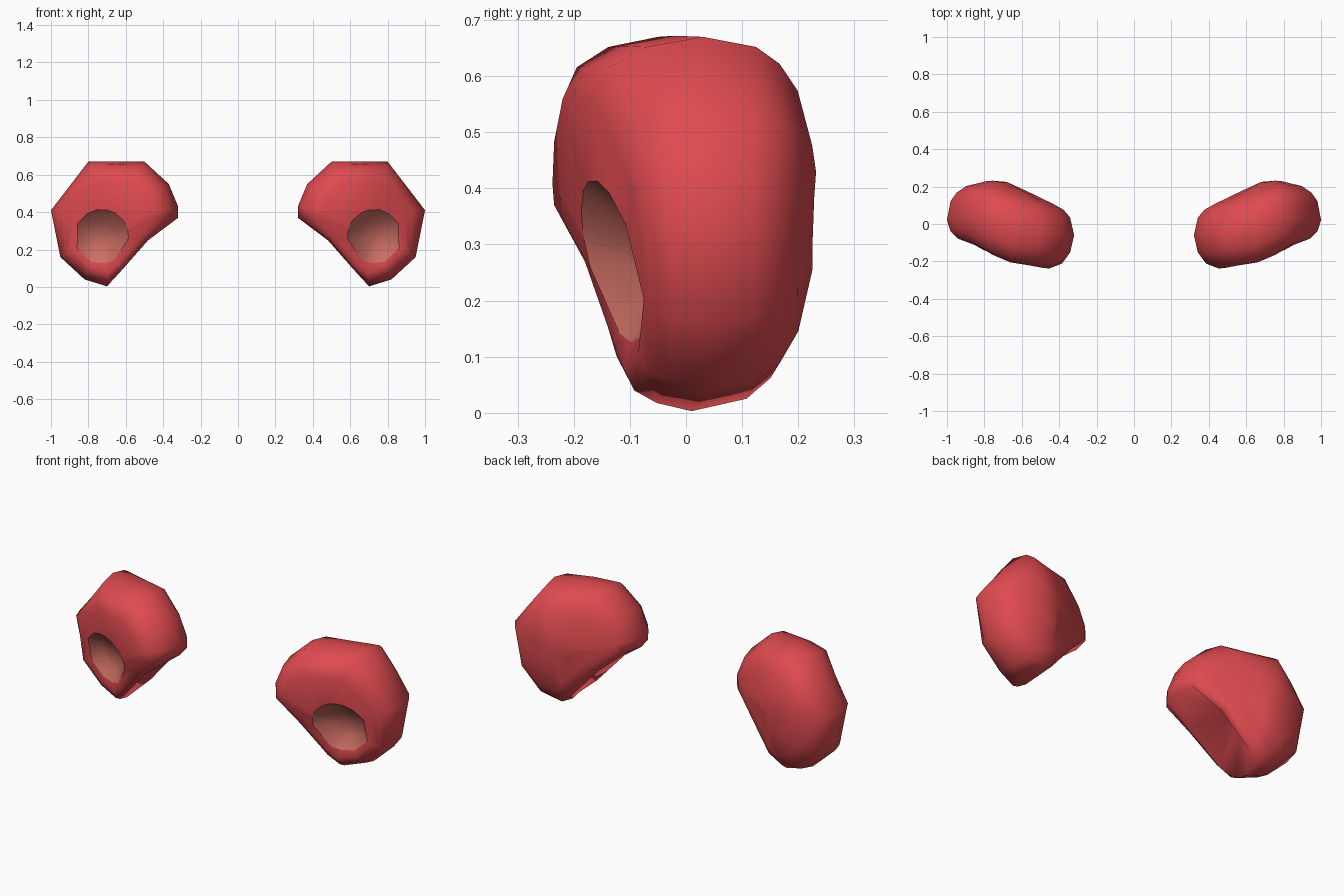
import bpy, bmesh
from mathutils import Vector

if "Cube" in bpy.data.objects:
    bpy.data.objects.remove(bpy.data.objects["Cube"])


def material(name, rgb):
    m = bpy.data.materials.new(name)
    m.diffuse_color = (*rgb, 1)
    m.use_nodes = True
    m.node_tree.nodes["Principled BSDF"].inputs["Base Color"].default_value = m.diffuse_color
    return m


red = material("ear_red", (0.74, 0.07, 0.08))
inner = material("inner_ear_pink", (0.60, 0.155, 0.125))

# Front outline of one ear: x, z, depth of front bulge, of rim, of back bulge
OUTLINE = [
    (.50, .67, -.22, -.05, .16), (.65, .672, -.205, -.02, .19),
    (.80, .67, -.165, .03, .22), (.90, .54, -.125, .03, .23),
    (1.0, .41, -.095, .02, .225), (.95, .16, -.075, .03, .22),
    (.82, .04, -.085, .04, .22), (.70, .003, -.11, .01, .205),
    (.63, .08, -.13, .02, .19), (.48, .25, -.18, -.01, .15),
    (.32, .37, -.235, -.06, .13), (.32, .43, -.238, -.06, .13),
    (.37, .55, -.235, -.06, .13)]
CUT = (8, 9)                      # outline points on the side joining the head
LOW = (5, 6, 7)                   # narrow rim below the inner ear
CX, CZ = .68, .37                 # middle of the ear
PX, PZ, PR = .73, .27, .145       # inner ear patch


def patch_depth(x, z):
    return -.13 + .3 * (x - PX) - .25 * (z - PZ)


def section(j):
    """Points from inside the bowl over the rim to the back."""
    x, z, f, m, b = OUTLINE[j]
    d = Vector((x - PX, z - PZ)).normalized()
    pts = []
    for r, deep in ((.085, .055), (PR, 0)):
        px, pz = PX + d.x * r, PZ + d.y * r
        pts.append((px, patch_depth(px, pz) + deep, pz))
    if j in CUT:                  # sharp edges with a hollow between them
        steps = [(.84, f), (.93, f * .95), (1, f * .8), (.42, .02),
                 (1, b * .65), (.88, b * .9), (.7, b)]
    else:
        ridge = (.8, .9, .96) if j in LOW else (.63, .82, .94)
        steps = [(ridge[0], f), (ridge[1], m + (f - m) * .85),
                 (ridge[2], m + (f - m) * .52), (1, m),
                 (.94, m + (b - m) * .5), (.84, m + (b - m) * .72),
                 (.68, m + (b - m) * .89)]
    steps.append((.35, b * .65 + .235 * .35))
    for s, y in steps:
        pts.append((CX + (x - CX) * s, y, CZ + (z - CZ) * s))
    return pts


def ear(name, side):
    bm = bmesh.new()
    rows = [[bm.verts.new((side * x, y, z)) for x, y, z in section(j)]
            for j in range(len(OUTLINE))]
    bowl = bm.verts.new((side * PX, -.055, PZ))
    back = bm.verts.new((side * CX, .225, CZ))
    for j, a in enumerate(rows):
        b = rows[(j + 1) % len(rows)]
        bm.faces.new((bowl, a[0], b[0])).material_index = 1
        for k in range(len(a) - 1):
            f = bm.faces.new((a[k], a[k + 1], b[k + 1], b[k]))
            f.material_index = 1 if k == 0 else 0
        bm.faces.new((a[-1], back, b[-1]))
    bmesh.ops.recalc_face_normals(bm, faces=bm.faces)
    for f in bm.faces:
        f.smooth = True
    # keep the rim of the inner ear crisp
    for e in bm.edges:
        if len({f.material_index for f in e.link_faces}) > 1:
            e.smooth = False
    me = bpy.data.meshes.new(name)
    bm.to_mesh(me)
    bm.free()
    me.materials.append(red)
    me.materials.append(inner)
    ob = bpy.data.objects.new(name, me)
    bpy.context.collection.objects.link(ob)
    return ob


ear("right_ear", 1)
ear("left_ear", -1)
